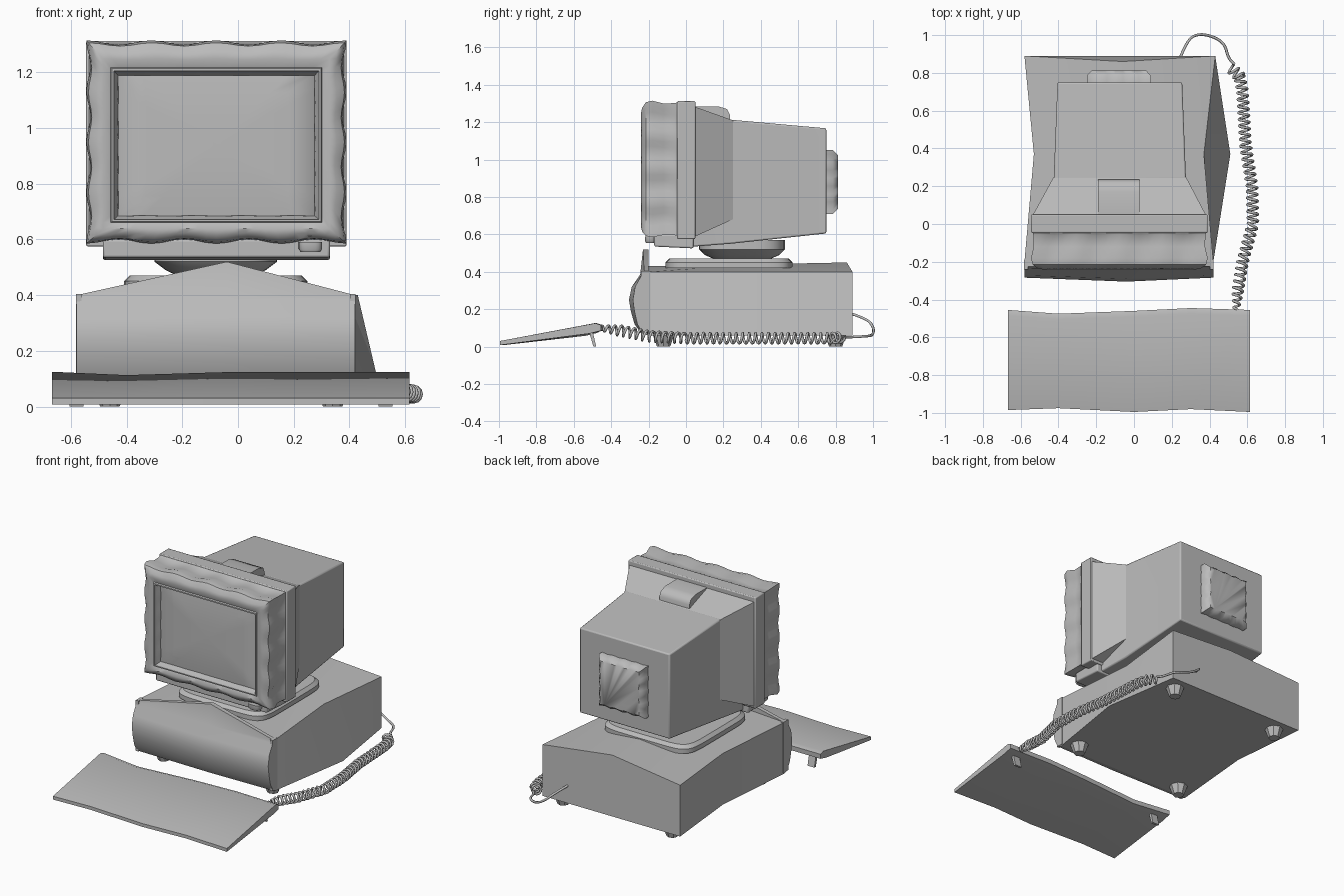
import bpy, bmesh, math
from mathutils import Vector

cube = bpy.data.objects.get("Cube")
if cube:
    bpy.data.objects.remove(cube, do_unlink=True)

grey = bpy.data.materials.new("warm_grey")
grey.use_nodes = True
COLOUR = (0.5, 0.5, 0.5, 1)
grey.diffuse_color = COLOUR
grey.node_tree.nodes["Principled BSDF"].inputs["Base Color"].default_value = COLOUR


def finish(obj, angle=35, bevel=0):
    """Give an object its material, optional bevel and smooth shading."""
    obj.data.materials.clear()
    obj.data.materials.append(grey)
    bpy.ops.object.select_all(action='DESELECT')
    bpy.context.view_layer.objects.active = obj
    obj.select_set(True)
    if bevel:
        mod = obj.modifiers.new("soft_edges", 'BEVEL')
        mod.width, mod.segments = bevel, 2
    bpy.ops.object.shade_smooth_by_angle(angle=math.radians(angle))
    return obj


def loft(name, rings, angle=35, bevel=0):
    """Bridge closed rings of points and cap both ends."""
    bm = bmesh.new()
    loops = [[bm.verts.new(p) for p in ring] for ring in rings]
    for a, b in zip(loops, loops[1:]):
        n = len(a)
        for i in range(n):
            j = (i + 1) % n
            bm.faces.new((a[i], a[j], b[j], b[i]))
    bm.faces.new(loops[0])
    bm.faces.new(loops[-1])
    bmesh.ops.recalc_face_normals(bm, faces=bm.faces)
    mesh = bpy.data.meshes.new(name)
    bm.to_mesh(mesh)
    bm.free()
    obj = bpy.data.objects.new(name, mesh)
    bpy.context.collection.objects.link(obj)
    return finish(obj, angle, bevel)


def frame(y, x0, x1, z0, z1, amp=0, lobes=4, n=1):
    """Rectangular ring facing -y, its sides waving inwards by amp."""
    corners = [Vector((x0, y, z0)), Vector((x1, y, z0)),
               Vector((x1, y, z1)), Vector((x0, y, z1))]
    inward = [Vector((0, 0, 1)), Vector((-1, 0, 0)), Vector((0, 0, -1)), Vector((1, 0, 0))]
    pts = []
    for k in range(4):
        for i in range(n):
            t = i / n
            wave = amp * (1 - math.cos(2 * math.pi * lobes * t)) / 2
            pts.append(corners[k].lerp(corners[(k + 1) % 4], t) + inward[k] * wave)
    return pts


def box(name, x0, x1, y0, y1, z0, z1, bevel=0):
    return loft(name, [frame(y0, x0, x1, z0, z1), frame(y1, x0, x1, z0, z1)], bevel=bevel)


def slab(name, cx, cy, levels, power=0.3, n=40):
    """Stack of rounded squares given as (half width, half depth, z)."""
    def ring(rx, ry, z):
        pts = []
        for i in range(n):
            a = 2 * math.pi * i / n
            c, s = math.cos(a), math.sin(a)
            pts.append((cx + rx * math.copysign(abs(c) ** power, c),
                        cy + ry * math.copysign(abs(s) ** power, s), z))
        return pts
    return loft(name, [ring(*lv) for lv in levels])


# Computer case: pinched towards the top, low right side bowed outwards
def case_ring(y, ytop, left, right, right_top, ridge):
    return [(left, y, 0.06), (-0.06, y, 0.06), (right, y, 0.06),
            (right_top, y, 0.4), (-0.06, ytop, ridge), (left, y, 0.4)]


loft("case", [case_ring(-0.2, -0.2, -0.58, 0.42, 0.42, 0.43),
              case_ring(0.37, 0.37, -0.53, 0.51, 0.37, 0.44),
              case_ring(0.89, 0.86, -0.58, 0.43, 0.43, 0.45)], angle=30)

# Bulging front panel with a peaked top
profile = [(-0.2, 0.06), (-0.24, 0.07), (-0.275, 0.12), (-0.295, 0.19), (-0.305, 0.25),
           (-0.29, 0.32), (-0.245, 0.385), (-0.23, 0.4), (-0.2, 0.4)]


def panel_ring(x, lift, bulge):
    return [(x, -0.2 + (y + 0.2) * bulge, z + (lift if z > 0.39 else 0)) for y, z in profile]


loft("case_front_panel", [panel_ring(-0.58, 0, 0.8), panel_ring(-0.04, 0.12, 1),
                          panel_ring(0.42, 0, 0.8)], angle=40)
for x in (-0.582, 0.402):
    box("panel_edge_strip", x, x + 0.02, -0.24, -0.19, 0.07, 0.405)

# Case feet
for x in (-0.46, 0.34):
    for y in (-0.12, 0.8):
        bpy.ops.mesh.primitive_cone_add(vertices=8, radius1=0.035, radius2=0.06,
                                        depth=0.07, location=(x, y, 0.035))
        bpy.context.object.name = "case_foot"
        finish(bpy.context.object)

# Swivel stand
slab("swivel_plate", -0.08, 0.23, [(0.33, 0.34, 0.42), (0.33, 0.34, 0.45), (0.31, 0.32, 0.47)])
slab("swivel_dome", -0.08, 0.3, [(0.12, 0.13, 0.46), (0.18, 0.2, 0.49), (0.22, 0.23, 0.52),
                                 (0.22, 0.23, 0.57)], power=0.6)


# Monitor bezel: soft scalloped frame around a recessed opening
def bezel_ring(y, inset, amp):
    return frame(y, -0.545 + inset, 0.39 - inset, 0.585 + inset * 0.87,
                 1.315 - inset * 1.1, amp, n=24)


loft("monitor_bezel", [bezel_ring(*r) for r in (
    (-0.045, 0.008, 0), (-0.06, 0.012, 0.008), (-0.12, 0.014, 0.016), (-0.18, 0, 0.016),
    (-0.215, 0.008, 0.012), (-0.235, 0.035, 0.008), (-0.24, 0.06, 0.003),
    (-0.23, 0.088, 0), (-0.238, 0.092, 0), (-0.238, 0.1, 0), (-0.22, 0.102, 0),
    (-0.205, 0.112, 0.003), (-0.19, 0.116, 0))], angle=40)


def glass_ring(y, s):
    return frame(y, -0.075 - 0.365 * s, -0.075 + 0.365 * s,
                 0.942 - 0.265 * s, 0.942 + 0.265 * s, n=8)


loft("screen", [glass_ring(-0.18, 1), glass_ring(-0.195, 0.98), glass_ring(-0.203, 0.7),
                glass_ring(-0.207, 0.35), glass_ring(-0.208, 0.05)], angle=60)

# Monitor shell: rear ring, tapering shoulder, tube housing, chin
box("monitor_rear_ring", -0.545, 0.39, -0.047, 0.05, 0.575, 1.312, bevel=0.006)
loft("monitor_shoulder", [frame(0.04, -0.54, 0.385, 0.585, 1.285),
                          frame(0.25, -0.425, 0.275, 0.68, 1.21)])
loft("tube_housing", [frame(-0.02, -0.45, 0.3, 0.53, 0.9),
                      frame(0.24, -0.425, 0.275, 0.55, 1.213),
                      frame(0.75, -0.405, 0.255, 0.605, 1.167)], bevel=0.008)
loft("monitor_chin", [frame(-0.17, -0.485, 0.33, 0.535, 0.6),
                      frame(0.04, -0.485, 0.33, 0.525, 0.6)], bevel=0.008)
loft("rear_cover", [frame(0.74, -0.25, 0.09, 0.71, 1.05, 0.004, n=16),
                    frame(0.785, -0.25, 0.09, 0.71, 1.05, 0.008, n=16),
                    frame(0.812, -0.225, 0.065, 0.735, 1.025, 0.004, n=16)], angle=50)
loft("top_hump", [[(x, 0.05, 1.2), (x, 0.05, 1.285), (x, 0.17, 1.285), (x, 0.22, 1.27),
                   (x, 0.235, 1.24), (x, 0.235, 1.18)] for x in (-0.19, 0.03)], angle=50)

# Monitor controls
box("power_button", 0.25, 0.275, -0.225, -0.19, 0.612, 0.624)
box("nameplate", -0.41, -0.27, -0.232, -0.2, 0.618, 0.648, bevel=0.004)
slab("control_knob", 0.26, -0.19, [(0.035, 0.025, 0.555), (0.042, 0.03, 0.565),
                                   (0.042, 0.03, 0.59)], power=0.7, n=20)


# Keyboard: thin wedge with slightly wavy ends
def key_ring(x, front, back, drop):
    return [(x, front, 0.008), (x, front, 0.03), (x, back - 0.03, 0.125 - drop),
            (x, back, 0.115 - drop), (x, back, 0.085 - drop), (x, back - 0.06, 0.07 - drop)]


loft("keyboard", [key_ring(-0.668, -0.985, -0.455, 0), key_ring(-0.4, -0.975, -0.475, 0.012),
                  key_ring(0, -0.995, -0.46, 0), key_ring(0.3, -0.98, -0.445, 0),
                  key_ring(0.615, -0.995, -0.455, 0)], angle=40)
for x in (-0.58, 0.53):
    loft("keyboard_leg", [[(x + a, -0.52 + b, 0.085), (x + a, -0.495 + b, 0.0)]
                          + [(x + a, -0.48 + b, 0.0), (x + a, -0.5 + b, 0.085)]
                          for a, b in ((-0.025, 0), (0.025, 0))])


def wire(name, points, kind):
    curve = bpy.data.curves.new(name, 'CURVE')
    curve.dimensions = '3D'
    curve.bevel_depth = 0.0075
    curve.bevel_resolution = 1
    curve.use_fill_caps = True
    curve.resolution_u = 4
    spline = curve.splines.new(kind)
    spline.points.add(len(points) - 1)
    for p, co in zip(spline.points, points):
        p.co = (*co, 1)
    if kind == 'NURBS':
        spline.use_endpoint_u = True
        spline.order_u = 3
    curve.materials.append(grey)
    obj = bpy.data.objects.new(name, curve)
    bpy.context.collection.objects.link(obj)


# Coiled cable along a bowed path
path = [Vector(p) for p in ((0.54, -0.46, 0.1), (0.55, -0.35, 0.085), (0.575, -0.2, 0.055),
                            (0.63, 0, 0.045), (0.625, 0.2, 0.045), (0.59, 0.42, 0.045),
                            (0.575, 0.7, 0.045), (0.56, 0.78, 0.045), (0.51, 0.83, 0.05))]
TURNS, STEPS = 38, 12
lengths = [(b - a).length for a, b in zip(path, path[1:])]
coil = []
for i in range(TURNS * STEPS + 1):
    d = sum(lengths) * i / (TURNS * STEPS)
    k = 0
    while k < len(lengths) - 1 and d > lengths[k]:
        d -= lengths[k]
        k += 1
    way = (path[k + 1] - path[k]).normalized()
    side = way.cross(Vector((0, 0, 1))).normalized()
    a = 2 * math.pi * i / STEPS
    r = 0.027 * min(1, 0.4 + i / 60)
    coil.append(path[k] + way * d + side * r * math.cos(a) + side.cross(way) * r * math.sin(a))
wire("coiled_cable", coil, 'POLY')
wire("cable_tail", [coil[-1], (0.5, 0.87, 0.05), (0.48, 0.96, 0.055), (0.4, 1.0, 0.06),
                    (0.33, 1.005, 0.1), (0.28, 0.97, 0.15), (0.24, 0.87, 0.18)], 'NURBS')
